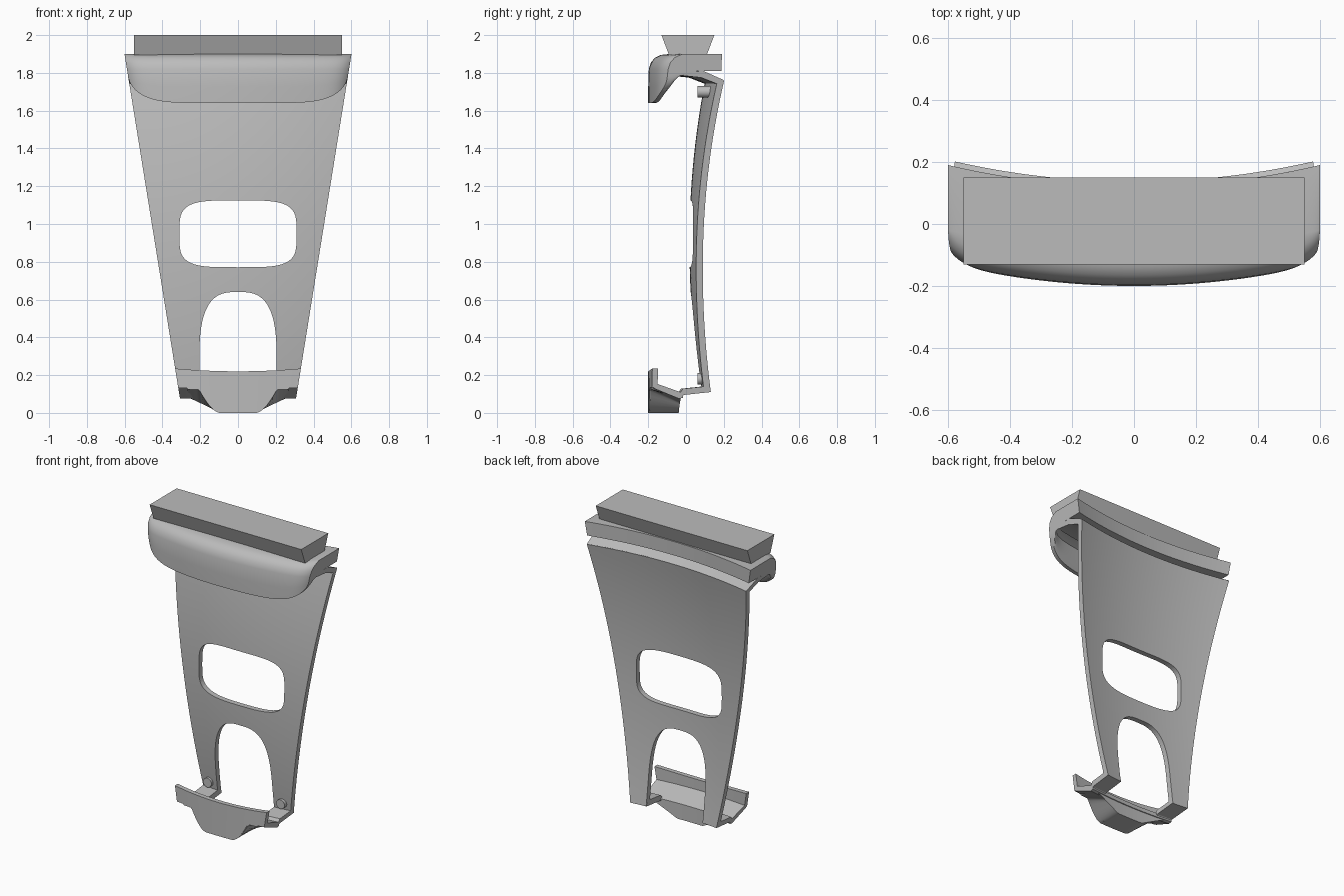
import bpy, bmesh, math

if "Cube" in bpy.data.objects:
    bpy.data.objects.remove(bpy.data.objects["Cube"])

grey = bpy.data.materials.new("plain grey")
grey.use_nodes = True
grey.diffuse_color = (0.5, 0.5, 0.5, 1)
grey.node_tree.nodes["Principled BSDF"].inputs["Base Color"].default_value = (0.5, 0.5, 0.5, 1)

SAG = 0.195  # shared sideways curve of all parts


def half_width(z):
    return 0.295 + 0.161 * z


def finish(name, bm, smooth=True):
    bmesh.ops.recalc_face_normals(bm, faces=bm.faces)
    mesh = bpy.data.meshes.new(name)
    bm.to_mesh(mesh)
    bm.free()
    obj = bpy.data.objects.new(name, mesh)
    bpy.context.collection.objects.link(obj)
    mesh.materials.append(grey)
    if smooth:
        smooth_part(obj)
    return obj


def smooth_part(obj):
    bpy.ops.object.select_all(action="DESELECT")
    obj.select_set(True)
    bpy.context.view_layer.objects.active = obj
    bpy.ops.object.shade_smooth_by_angle(angle=math.radians(32))


def loft(name, profile, t0=-1.0, t1=1.0, steps=48):
    """Sweep a (y, z) profile sideways along the shared curve, tapering with height."""
    bm = bmesh.new()
    rings = []
    for i in range(steps + 1):
        s = math.sin(math.pi * (i / steps - 0.5))
        t = t0 + (t1 - t0) * (s + 1) / 2
        ring = []
        for y, z in profile(t):
            x = t * half_width(z)
            ring.append(bm.verts.new((x, y + SAG * x * x, z)))
        rings.append(ring)
    for a, b in zip(rings, rings[1:]):
        for j in range(len(a)):
            k = (j + 1) % len(a)
            bm.faces.new((a[j], a[k], b[k], b[j]))
    bm.faces.new(rings[0])
    bm.faces.new(rings[-1])
    return finish(name, bm)


def superellipse(w, h, cz, power, sweep, steps):
    points = []
    for i in range(steps):
        a = sweep * i / (steps - 1 if sweep < 6 else steps)
        c, s = math.cos(a), math.sin(a)
        points.append((w * math.copysign(abs(c) ** (2 / power), c),
                       cz + h * math.copysign(abs(s) ** (2 / power), s)))
    return points


def cutter(name, outline):
    bm = bmesh.new()
    face = bm.faces.new([bm.verts.new((x, -0.4, z)) for x, z in outline])
    out = bmesh.ops.extrude_face_region(bm, geom=[face])
    moved = [v for v in out["geom"] if isinstance(v, bmesh.types.BMVert)]
    bmesh.ops.translate(bm, verts=moved, vec=(0, 1, 0))
    obj = finish(name, bm, False)
    obj.hide_render = True
    return obj


# Main panel, bowed in both directions
def panel_front(z):
    return 0.018 + (0.113 if z > 0.9 else 0.095) * (z - 0.9) ** 2


def panel_profile(t):
    zs = [0.11 + 1.65 * i / 28 for i in range(29)]
    front = [(panel_front(z), z) for z in zs]
    return front + [(y + 0.035, z) for y, z in reversed(front)]


panel = loft("panel", panel_profile)

# Window and leg arch cut out of the panel
window = superellipse(0.31, 0.177, 0.948, 4, 2 * math.pi, 64)
arch = superellipse(0.205, 0.39, 0.25, 3, math.pi, 40) + [(-0.205, -0.1), (0.205, -0.1)]
for name, outline in (("window_cutter", window), ("arch_cutter", arch)):
    tool = cutter(name, outline)
    mod = panel.modifiers.new(name, "BOOLEAN")
    mod.operation = "DIFFERENCE"
    mod.solver = "EXACT"
    mod.object = tool
    bpy.ops.object.select_all(action="DESELECT")
    panel.select_set(True)
    bpy.context.view_layer.objects.active = panel
    bpy.ops.object.modifier_apply(modifier=name)
    bpy.data.objects.remove(tool)
smooth_part(panel)


# Top cap with rounded hook hanging in front
def hook_profile(t):
    low = 1.78 - 0.14 * math.sqrt(max(0, 1 - abs(t) ** 6))
    f = -0.2 + 0.035 * abs(t) ** 16

    def up(k):
        return low + (1.785 - low) * k

    return [(0.12, 1.81), (0.12, 1.9), (-0.09, 1.9), (f + 0.065, 1.895), (f + 0.035, 1.88),
            (f + 0.014, 1.855), (f + 0.003, 1.82), (f, up(0.6)), (f, low),
            (f + 0.025, low), (f + 0.04, up(0.2)), (f + 0.055, up(0.6)),
            (f + 0.065, up(0.9)), (f + 0.1, 1.79), (-0.02, 1.795), (-0.01, 1.81)]


loft("top_hook", hook_profile, steps=64)

# Sloped flange joining panel and cap
loft("top_flange", lambda t: [(0.135, 1.762), (0.10, 1.742), (0.015, 1.775),
                              (-0.08, 1.785), (-0.08, 1.795), (0.02, 1.812)])


# Lower front lip and the flared block behind it
def dip(t, outer, power):
    u = min(1, max(0, (abs(t) * 0.32 - 0.1) / (outer - 0.1)))
    return u ** power


def lip_profile(t):
    top = 0.22 + 0.015 * t * t
    low = 0.135 * dip(t, 0.21, 2)
    return [(-0.2, low), (-0.2, top), (-0.17, top), (-0.17, low)]


loft("lower_lip", lip_profile, steps=64)
loft("lower_block", lambda t: [(-0.195, 0.125 * dip(t, 0.21, 2)), (-0.195, 0.145),
                               (-0.04, 0.09), (-0.04, 0.08 * dip(t, 0.27, 1))], -0.85, 0.85)

# Sloping tray behind the lip
loft("lower_tray", lambda t: [(-0.19, 0.16), (-0.19, 0.13), (-0.055, 0.075),
                              (-0.035, 0.08), (-0.035, 0.105)])

# Tabs from the legs to the tray, with small pegs on the panel
for side, label in ((1, "left"), (-1, "right")):
    ends = sorted((side * 0.645, side))
    loft(label + "_tab", lambda t: [(0.11, 0.11), (0.11, 0.125), (0.08, 0.14), (-0.035, 0.128),
                                    (-0.055, 0.1), (-0.055, 0.075), (-0.03, 0.095)],
         ends[0], ends[1], 8)
    for place, x, z in (("lower", 0.265, 0.18), ("upper", 0.4, 1.7)):
        back = panel_front(z) + SAG * x * x + 0.01
        bpy.ops.mesh.primitive_cylinder_add(vertices=24, radius=0.03, depth=back - 0.06,
                                            location=(side * x, (back + 0.06) / 2, z),
                                            rotation=(math.pi / 2, 0, 0))
        peg = bpy.context.object
        peg.name = f"{label}_{place}_peg"
        peg.data.materials.append(grey)
        smooth_part(peg)

# Block on top, narrowing downwards
bm = bmesh.new()
bmesh.ops.create_cube(bm, size=1)
for v in bm.verts:
    top = v.co.z > 0
    v.co.x *= 1.1
    v.co.y = 0.01 + v.co.y * (0.28 if top else 0.2)
    v.co.z = 2.0 if top else 1.895
finish("top_block", bm, False)
